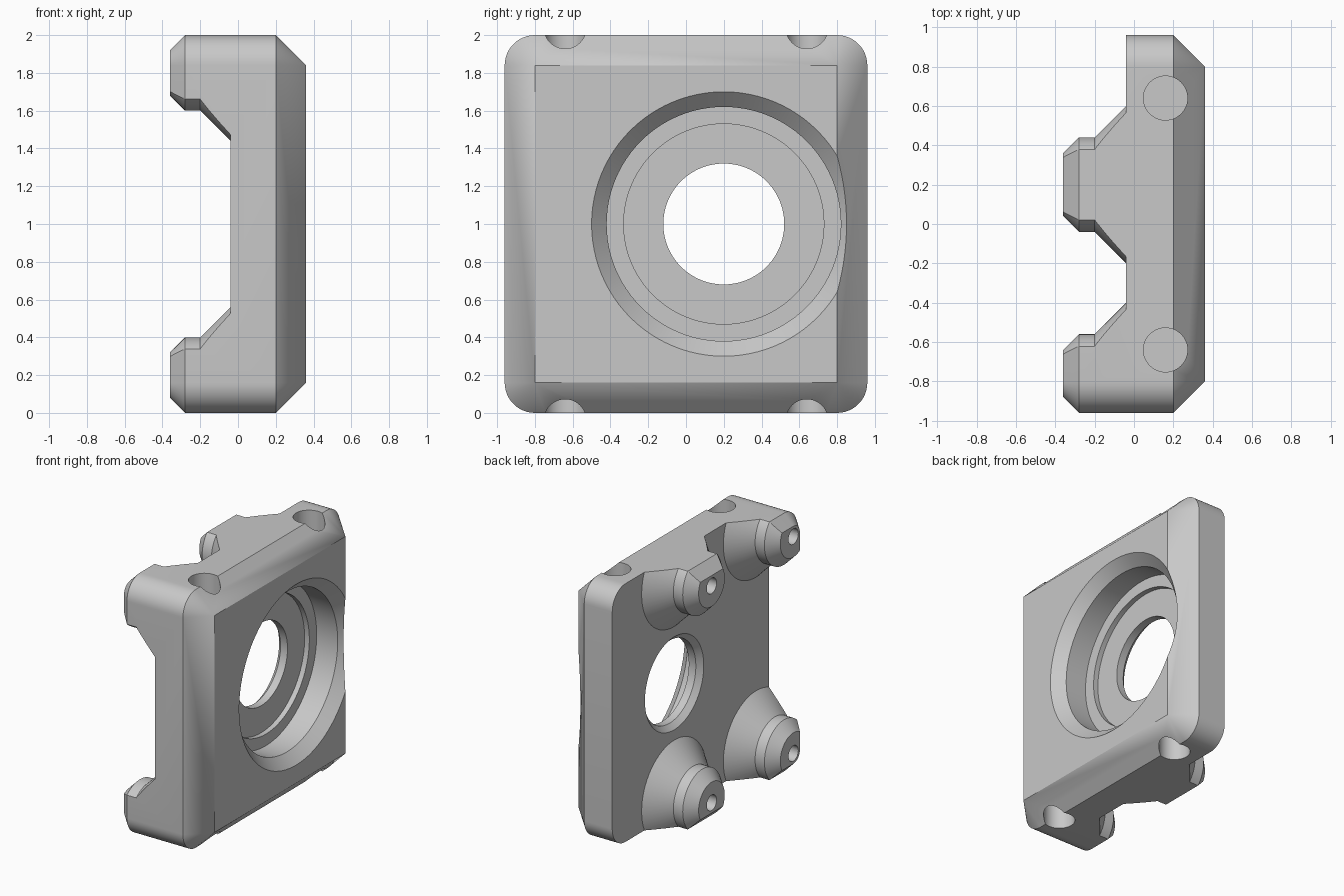
import bpy, bmesh, math

if "Cube" in bpy.data.objects:
    bpy.data.objects.remove(bpy.data.objects["Cube"])

grey = bpy.data.materials.new("plain grey")
grey.diffuse_color = (0.58, 0.58, 0.58, 1)
grey.use_nodes = True
grey.node_tree.nodes["Principled BSDF"].inputs["Base Color"].default_value = grey.diffuse_color


def loft(name, rings):
    """Solid skinned through equal-length rings of points, with flat end caps."""
    bm = bmesh.new()
    rows = [[bm.verts.new(p) for p in ring] for ring in rings]
    n = len(rows[0])
    for a, b in zip(rows, rows[1:]):
        for i in range(n):
            j = (i + 1) % n
            bm.faces.new((a[i], a[j], b[j], b[i]))
    bm.faces.new(rows[0])
    bm.faces.new(rows[-1])
    bmesh.ops.remove_doubles(bm, verts=bm.verts[:], dist=1e-5)
    bmesh.ops.recalc_face_normals(bm, faces=bm.faces[:])
    mesh = bpy.data.meshes.new(name)
    bm.to_mesh(mesh)
    bm.free()
    ob = bpy.data.objects.new(name, mesh)
    bpy.context.collection.objects.link(ob)
    return ob


def circle(x, r, y, z, n=64):
    return [(x, y + r * math.cos(2 * math.pi * i / n),
             z + r * math.sin(2 * math.pi * i / n)) for i in range(n)]


def turned(name, profile, y, z, n=64):
    """Turned solid along x from (x, radius) pairs."""
    return loft(name, [circle(x, r, y, z, n) for x, r in profile])


def outline(x, inset, steps=12):
    """Rounded rectangle; corner arcs share fixed centres, so they shrink with inset."""
    r = 0.16 - inset
    pts = []
    for k, (cy, cz) in enumerate([(0.8, 1.84), (-0.8, 1.84), (-0.8, 0.16), (0.8, 0.16)]):
        for i in range(steps + 1):
            a = math.pi / 2 * (k + i / steps)
            pts.append((x, cy + r * math.cos(a), cz + r * math.sin(a)))
    return pts


def combine(ob, tool, operation):
    mod = ob.modifiers.new(operation, 'BOOLEAN')
    mod.operation = operation
    mod.solver = 'EXACT'
    mod.object = tool
    bpy.context.view_layer.objects.active = ob
    bpy.ops.object.modifier_apply(modifier=mod.name)
    bpy.data.objects.remove(tool, do_unlink=True)


# Oversized slab that sets the flat back of the plate
plate = loft("mounting_plate", [[(x, -1.2, -0.2), (x, 1.2, -0.2), (x, 1.2, 2.2), (x, -1.2, 2.2)]
                                for x in (-0.04, 0.5)])

# Four stepped conical bosses on the back
boss_spots = [(y, z) for y in (-0.8, 0.2) for z in (0.16, 1.84)]
for y, z in boss_spots:
    boss = turned("boss", [(0.1, 0.4), (-0.04, 0.4), (-0.2, 0.24), (-0.28, 0.24), (-0.4, 0.12)], y, z)
    combine(plate, boss, 'UNION')

# Rounded, chamfered outer envelope trims the slab and the bosses
envelope = loft("envelope", [outline(-0.36, 0.08), outline(-0.28, 0),
                             outline(0.2, 0), outline(0.36, 0.16)])
combine(plate, envelope, 'INTERSECT')

# Stepped round recess and through hole with a chamfered back rim
recess = turned("recess", [(0.44, 0.78), (0.28, 0.62), (0.10, 0.62), (0.10, 0.53), (0.06, 0.53),
                           (0.06, 0.32), (0.0, 0.32), (-0.08, 0.40)], 0.2, 1.0, 96)
combine(plate, recess, 'DIFFERENCE')

# Screw holes in the boss tips
for y, z in boss_spots:
    combine(plate, turned("screw_hole", [(-0.5, 0.06), (-0.1, 0.06)], y, z, 32), 'DIFFERENCE')

# Round pockets in the top and bottom edges
for y in (-0.64, 0.64):
    for z in (0.0, 2.0):
        bpy.ops.mesh.primitive_cylinder_add(vertices=48, radius=0.112, depth=0.5, location=(0.16, y, z))
        combine(plate, bpy.context.object, 'DIFFERENCE')

# Finish
plate.data.materials.clear()
plate.data.materials.append(grey)
for p in plate.data.polygons:
    p.material_index = 0
bpy.ops.object.select_all(action='DESELECT')
plate.select_set(True)
bpy.context.view_layer.objects.active = plate
bpy.ops.object.shade_smooth_by_angle(angle=math.radians(30))
